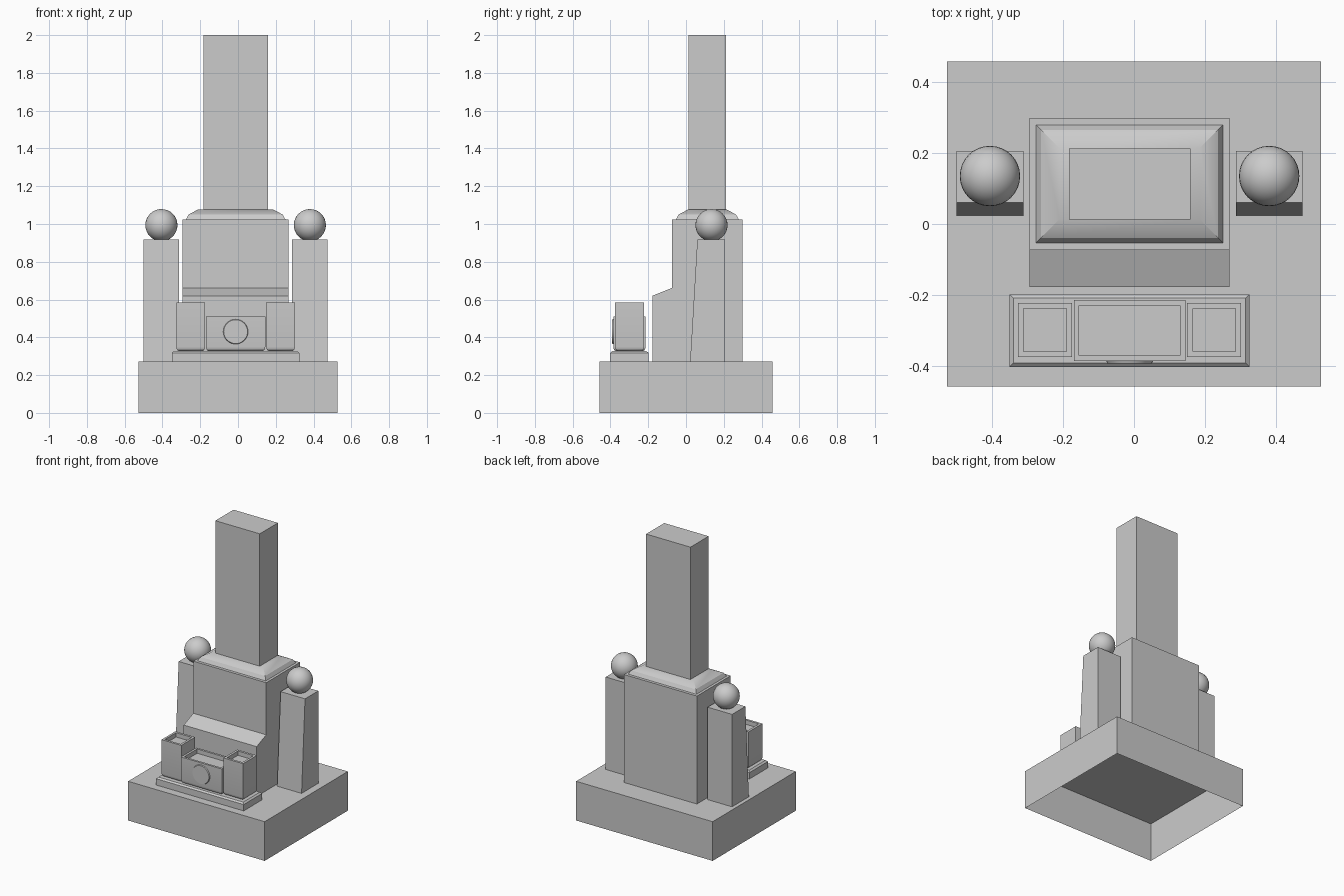
import bpy, bmesh, math
from mathutils import Matrix

if "Cube" in bpy.data.objects:
    bpy.data.objects.remove(bpy.data.objects["Cube"])

CX = -0.0125  # shared centre line of everything above the base


def finish(bm, name, smooth=None):
    mesh = bpy.data.meshes.new(name)
    bm.to_mesh(mesh)
    bm.free()
    obj = bpy.data.objects.new(name, mesh)
    bpy.context.collection.objects.link(obj)
    if smooth:
        bpy.ops.object.select_all(action='DESELECT')
        bpy.context.view_layer.objects.active = obj
        obj.select_set(True)
        bpy.ops.object.shade_smooth_by_angle(angle=math.radians(smooth))
    return obj


def stack(name, cx, rings, smooth=None):
    """Rectangles (half width, y front, y back, z) joined upward, open below, closed at the end."""
    bm = bmesh.new()
    prev = None
    for hw, y0, y1, z in rings:
        ring = [bm.verts.new(p) for p in ((cx - hw, y0, z), (cx + hw, y0, z),
                                          (cx + hw, y1, z), (cx - hw, y1, z))]
        if prev:
            for i in range(4):
                j = (i + 1) % 4
                bm.faces.new((prev[i], prev[j], ring[j], ring[i]))
        prev = ring
    bm.faces.new(prev)
    return finish(bm, name, smooth)


def tray(name, cx, hw, y0, y1, top, rim):
    """Box with a rounded foot and a shallow recess in its top."""
    levels = [(0.016, 0.327), (0.007, 0.331), (0.002, 0.339), (0, 0.350),
              (0, top), (rim, top), (rim, top - 0.03)]
    stack(name, cx, [(hw - d, y0 + d, y1 - d, z) for d, z in levels], 40)


# Base, hollow underneath
stack("base", 0, [(0.526, -0.458, 0.458, 0), (0.526, -0.458, 0.458, 0.273)])

# Main body with sloped ledge at the front
stack("main_body", CX, [(0.281, -0.178, 0.299, 0.273), (0.281, -0.178, 0.299, 0.62),
                        (0.281, -0.073, 0.299, 0.662), (0.281, -0.073, 0.299, 1.025)])

# Sloped cap and tall pillar
cap = [(0, 1.025), (0.014, 1.05), (0.066, 1.078)]
stack("body_cap", CX, [(0.263 - d, -0.053 + d, 0.279 - d, z) for d, z in cap], 30)
stack("pillar", CX, [(0.171, 0.013, 0.213, 1.076), (0.171, 0.013, 0.213, 2.0)])

# Front slab with chamfered top edge
slab = [(0, 0.273), (0, 0.317), (0.011, 0.327)]
stack("front_slab", CX, [(0.338 - d, -0.402 + d, -0.198 - d, z) for d, z in slab])

# Side columns, balls and small trays on both sides
for side, s in (("left", -1), ("right", 1)):
    x = CX + s * 0.393
    stack(side + "_column", x, [(0.094, 0.022, 0.206, 0.273), (0.094, 0.06, 0.206, 0.917)])
    bm = bmesh.new()
    bmesh.ops.create_uvsphere(bm, u_segments=32, v_segments=16, radius=0.085,
                              matrix=Matrix.Translation((x, 0.135, 0.994)))
    finish(bm, side + "_ball", 60)
    tray(side + "_tray", CX + s * 0.238, 0.076, -0.375, -0.222, 0.585, 0.016)

# Centre tray and the disc on its front
tray("centre_tray", CX, 0.157, -0.385, -0.214, 0.51, 0.015)
bm = bmesh.new()
bmesh.ops.create_cone(bm, cap_ends=True, segments=32, radius1=0.068, radius2=0.063, depth=0.012,
                      matrix=Matrix.Translation((CX, -0.386, 0.43)) @ Matrix.Rotation(math.pi / 2, 4, 'X'))
finish(bm, "front_disc", 30)
